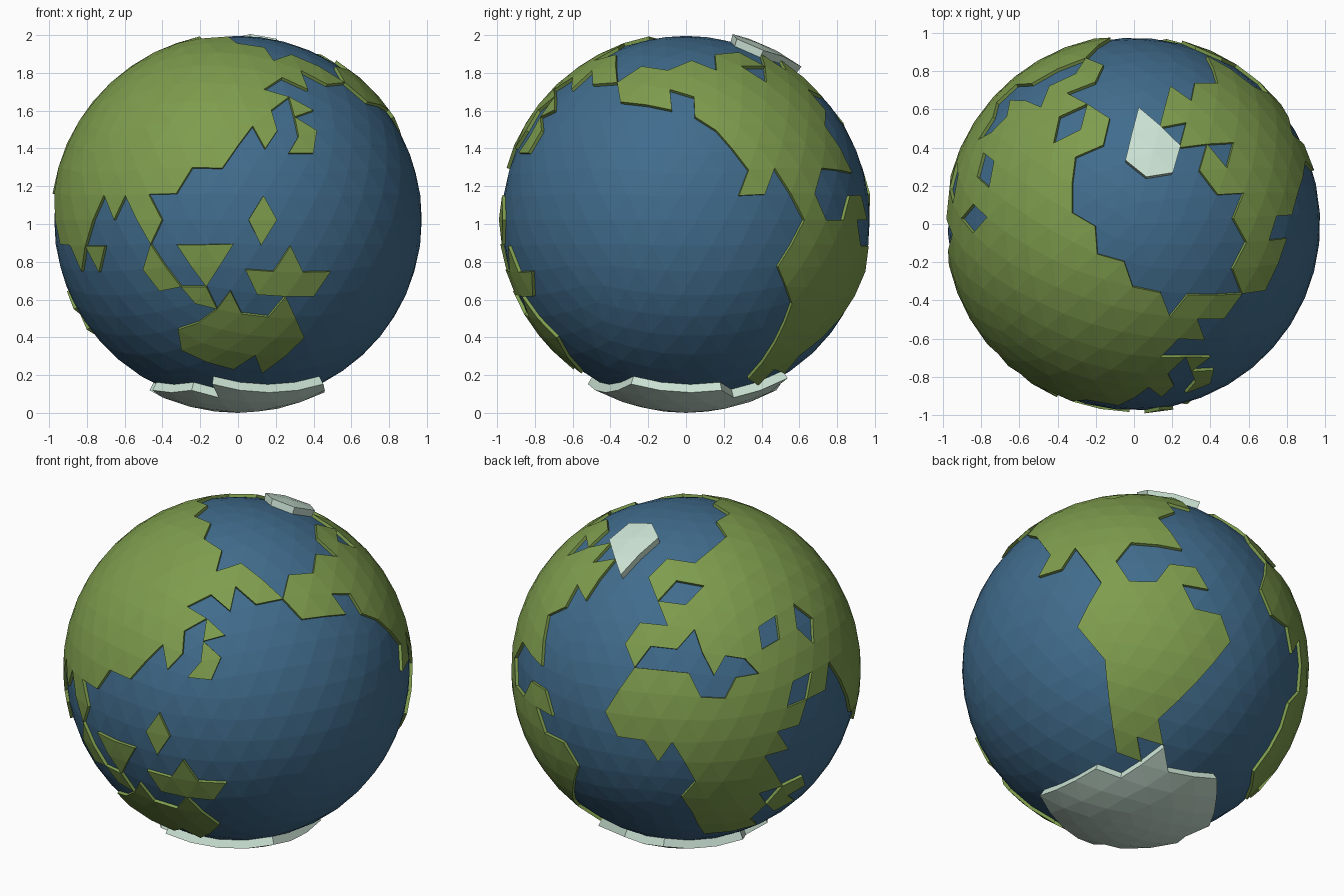
import bpy, bmesh
from math import sin, cos, radians
from mathutils import Matrix, Vector

CENTRE = Vector((0, 0, 1.022))
SPIN = Matrix.Rotation(radians(3.25), 3, 'Z')
R_SEA, R_LAND, R_ICE = 0.974, 0.992, 1.016


def view(azimuth, elevation, origin, scale):
    """Projection used for tracing: right, up, toward-viewer, drawing origin, scale."""
    a, e = radians(azimuth), radians(elevation)
    right = Vector((-sin(a), cos(a), 0))
    toward = Vector((cos(a) * cos(e), sin(a) * cos(e), sin(e)))
    return right, toward.cross(right), toward, origin, scale


FRONT = view(-90, 0, (238.5, 219.5), 189.5)
RIGHT = view(0, 0, (686.5, 219.5), 189.5)
TOP = view(-90, 90, (1134.5, 224.5), 190.5)
BACK_LEFT = view(125, 25, (684.5, 668.5), 179)
BELOW = view(50, -30, (1138, 668.5), 179)


def inside(p, poly):
    x, y = p
    hit = False
    for (x1, y1), (x2, y2) in zip(poly, poly[1:] + poly[:1]):
        if (y1 > y) != (y2 > y) and x < x1 + (y - y1) * (x2 - x1) / (y2 - y1):
            hit = not hit
    return hit


def covers(patch, n):
    """True if the direction n falls inside a traced coastline."""
    (right, up, toward, (ox, oy), scale), limit, poly = patch
    if n.dot(toward) < limit:
        return False
    p = n * 0.987
    return inside((ox + p.dot(right) * scale, oy - p.dot(up) * scale), poly)


def material(name, rgb):
    m = bpy.data.materials.new(name)
    m.diffuse_color = (*rgb, 1)
    return m


SEA = material("sea_blue", (0.052, 0.15, 0.265))
GREEN = material("land_green", (0.21, 0.335, 0.075))
ICE = material("ice_white", (0.6, 0.77, 0.66))


def globe_piece(name, mat, radius, keep=None):
    """Faceted sphere, or raised slabs made from the facets that keep() accepts."""
    bm = bmesh.new()
    bmesh.ops.create_icosphere(bm, subdivisions=4, radius=1, matrix=SPIN.to_4x4())
    if keep:
        drop = [f for f in bm.faces if not keep(f.calc_center_median().normalized())]
        bmesh.ops.delete(bm, geom=drop, context='FACES')
        for v in bm.verts:
            v.co *= 0.955
        ext = bmesh.ops.extrude_face_region(bm, geom=bm.faces[:])
        for v in ext["geom"]:
            if isinstance(v, bmesh.types.BMVert):
                v.co *= radius / 0.955
    else:
        bmesh.ops.scale(bm, vec=(radius,) * 3, verts=bm.verts)
    bmesh.ops.recalc_face_normals(bm, faces=bm.faces)
    me = bpy.data.meshes.new(name)
    bm.to_mesh(me)
    bm.free()
    me.materials.append(mat)
    ob = bpy.data.objects.new(name, me)
    ob.location = CENTRE
    bpy.context.collection.objects.link(ob)


def land(name, patches, holes=()):
    globe_piece(name, GREEN, R_LAND,
                lambda n: any(covers(p, n) for p in patches)
                and not any(covers(h, n) for h in holes))


# Ocean ball
globe_piece("ocean", SEA, R_SEA)

# Europe, Asia and Africa
north_asia = (TOP, 0.58, [
    (1106, 66), (1098, 88), (1086, 82), (1078, 96), (1087, 103), (1111, 119), (1106, 143),
    (1053, 167), (1074, 182), (1075, 211), (1097, 222), (1099, 250), (1126, 260), (1135, 285),
    (1163, 290), (1171, 316), (1187, 294), (1243, 292), (1232, 318), (1205, 316), (1190, 342),
    (1170, 345), (1176, 360), (1173, 375), (1140, 420), (900, 420), (900, 40)])
east_asia = (FRONT, 0.2, [
    (90, 100), (274, 100), (274, 122), (277, 140), (267, 148), (253, 125), (222, 167),
    (194, 166), (177, 192), (151, 194), (162, 220), (152, 243), (168, 273), (180, 289),
    (207, 286), (217, 305), (196, 303), (180, 291), (151, 279), (144, 263), (152, 243),
    (125, 195), (115, 219), (103, 195), (88, 235), (82, 270), (50, 193), (60, 130)])
west_asia = (BACK_LEFT, 0.15, [
    (631, 667), (622, 645), (634, 622), (655, 624), (668, 610), (655, 605), (646, 575),
    (664, 560), (700, 558), (720, 548), (710, 545), (724, 525), (716, 510), (760, 505),
    (830, 570), (866, 640), (855, 715), (850, 715), (838, 665), (826, 658), (824, 690),
    (803, 698), (806, 681), (787, 683), (763, 672), (752, 657), (728, 650), (711, 672),
    (703, 650), (693, 630), (680, 647), (660, 643), (650, 654)])
africa = (BACK_LEFT, 0.1, [
    (631, 668), (691, 671), (701, 696), (722, 697), (737, 679), (763, 672), (787, 683),
    (791, 706), (803, 698), (800, 714), (775, 760), (783, 775), (765, 795), (747, 828),
    (720, 834), (697, 832), (679, 798), (692, 781), (693, 760), (673, 750), (655, 756),
    (617, 740), (602, 712)])
inland_seas = [
    (BACK_LEFT, 0.2, [(757, 628), (773, 614), (780, 646), (756, 657)]),
    (BACK_LEFT, 0.2, [(792, 601), (811, 617), (812, 642), (796, 632)]),
    (BACK_LEFT, 0.2, [(655, 603), (668, 582), (701, 583), (684, 606)])]
land("old_world", [north_asia, east_asia, west_asia, africa], inland_seas)

# North and South America
arctic_coast = (TOP, 0.58, [
    (1243, 292), (1262, 291), (1275, 263), (1280, 248), (1272, 215), (1277, 193), (1320, 190),
    (1260, 60), (1198, 62), (1195, 98), (1174, 85), (1163, 126), (1190, 123), (1184, 146),
    (1232, 142), (1236, 156), (1222, 166), (1208, 146), (1200, 150), (1202, 178), (1220, 192),
    (1248, 193), (1234, 210), (1232, 233), (1247, 245), (1235, 263)])
pacific_coast = (RIGHT, 0.4, [
    (719, 104), (717, 130), (765, 193), (775, 170), (802, 220), (817, 190), (825, 165),
    (840, 165), (838, 120), (815, 104)])
americas = (BELOW, 0.12, [
    (1037, 540), (1056, 571), (1076, 547), (1100, 580), (1077, 625), (1085, 640), (1105, 658),
    (1108, 695), (1117, 752), (1137, 760), (1140, 738), (1163, 743), (1158, 720), (1178, 705),
    (1171, 674), (1185, 688), (1205, 673), (1228, 640), (1219, 610), (1196, 606), (1190, 580),
    (1157, 579), (1125, 577), (1115, 558), (1130, 542), (1155, 546), (1181, 540), (1171, 517),
    (1172, 505), (1140, 497), (1060, 500), (1030, 515)])
land("new_world", [arctic_coast, pacific_coast, americas])

# Southern continent and islands
islands = {
    "southern_land": (FRONT, [
        (217, 308), (231, 290), (241, 314), (271, 310), (285, 295), (299, 313), (304, 338),
        (265, 373), (258, 360), (207, 362), (182, 350), (179, 327), (188, 322)]),
    "reef_island": (FRONT, [
        (246, 268), (278, 268), (290, 245), (300, 268), (331, 271), (321, 296), (249, 293),
        (257, 275)]),
    "jungle_island": (FRONT, [(178, 244), (234, 244), (208, 286)]),
    "diamond_island": (FRONT, [(263, 192), (248, 218), (263, 246), (278, 218)]),
    "arc_island": (FRONT, [
        (289, 94), (316, 107), (303, 117), (317, 127), (316, 153), (289, 153), (300, 140),
        (301, 120), (290, 119)]),
    "tea_island": (FRONT, [(85, 245), (107, 245), (100, 272), (93, 256), (86, 264)]),
    "gulf_island": (BELOW, [(1166, 571), (1180, 561), (1197, 565), (1210, 586), (1186, 584)]),
    "long_island": (BACK_LEFT, [
        (800, 774), (804, 782), (790, 802), (772, 814), (768, 806), (784, 785)]),
}
for name, (v, coast) in islands.items():
    land(name, [(v, 0.1, coast)])

# Ice sheets: northern ice island and southern polar cap
north_ice = (TOP, 0.6, [
    (1141, 109), (1168, 127), (1182, 146), (1174, 172), (1148, 177), (1128, 159)])
globe_piece("northern_ice", ICE, R_ICE, lambda n: covers(north_ice, n))
south_ice = (BELOW, 0.1, [
    (1053, 806), (1060, 783), (1077, 775), (1106, 785), (1163, 743), (1167, 768), (1214, 772),
    (1214, 808), (1180, 845), (1100, 845)])
globe_piece("polar_cap", ICE, 1.022,
            lambda n: covers(south_ice, n) or -n.z > cos(radians(25)))
